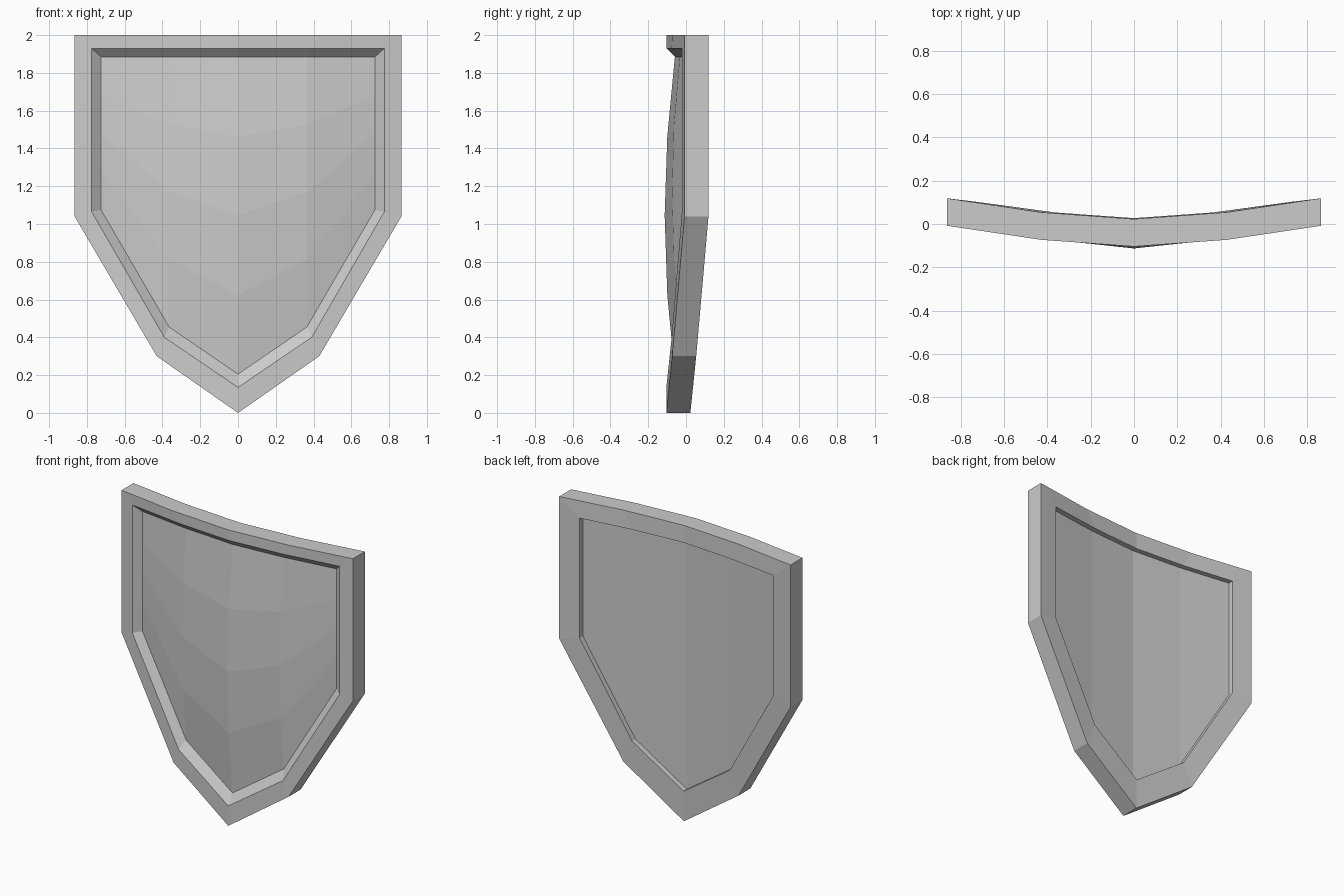
import bpy, bmesh

if "Cube" in bpy.data.objects:
    bpy.data.objects.remove(bpy.data.objects["Cube"])

# Half outlines (centre to side): x columns, top height, bottom heights
OUTER = ((0, 0.43, 0.865), 2.0, (0.0, 0.30, 1.04))
LIP = ((0, 0.39, 0.775), 1.93, (0.135, 0.40, 1.065))
INNER = ((0, 0.365, 0.725), 1.885, (0.205, 0.455, 1.075))
CURVE = ((0, -0.104), (0.43, -0.073), (0.865, -0.008))
THICK = 0.127


def front_y(x):
    """Depth of the bent front face at a given x."""
    x = abs(x)
    (x0, y0), (x1, y1) = CURVE[:2] if x <= 0.43 else CURVE[1:]
    return y0 + (y1 - y0) * (x - x0) / (x1 - x0)


def columns(outline):
    """Five (x, top z, bottom z) columns, mirrored about the centre."""
    xs, top, bots = outline
    return [((-1 if i < 2 else 1) * xs[abs(i - 2)], top, bots[abs(i - 2)]) for i in range(5)]


def ring(bm, outline, offset):
    """Closed loop around the shield: along the top, back along the bottom."""
    cols = columns(outline)
    pts = [(x, t) for x, t, b in cols] + [(x, b) for x, t, b in reversed(cols)]
    return [bm.verts.new((x, front_y(x) + offset, z)) for x, z in pts]


def bridge(bm, a, b):
    n = len(a)
    for i in range(n):
        j = (i + 1) % n
        bm.faces.new((a[i], a[j], b[j], b[i]))


def make_object(name, bm):
    me = bpy.data.meshes.new(name)
    bm.to_mesh(me)
    bm.free()
    bpy.context.collection.objects.link(bpy.data.objects.new(name, me))


bm = bmesh.new()

# Rim: back recess wall, back face, outer edge, front face, sloped inner lip
loops = [ring(bm, o, y) for o, y in (
    (INNER, THICK - 0.032), (INNER, THICK + 0.004), (OUTER, THICK),
    (OUTER, 0), (LIP, 0), (INNER, 0.045))]
for a, b in zip(loops, loops[1:]):
    bridge(bm, a, b)

# Back panel: four vertical strips
back = loops[0]
for i in range(4):
    bm.faces.new((back[i], back[i + 1], back[8 - i], back[9 - i]))

# Front panel: four by four grid bulging towards the middle
BULGE = {0: (0.040, 0.054, 0.040), 1: (0.031, 0.041, 0.031), 2: (0, 0, 0)}
edge = loops[-1]
grid = []
for i in range(5):
    top, bot = edge[i], edge[9 - i]
    col = [top]
    for k, push in enumerate(BULGE[abs(i - 2)], 1):
        p = top.co.lerp(bot.co, k / 4)
        p.y -= push
        col.append(bm.verts.new(p))
    grid.append(col + [bot])
for a, b in zip(grid, grid[1:]):
    for k in range(4):
        bm.faces.new((a[k], a[k + 1], b[k + 1], b[k]))

# Sides of the end columns lie on the lip, so weld by splitting is unnecessary
bmesh.ops.remove_doubles(bm, verts=bm.verts, dist=0.0001)
bmesh.ops.recalc_face_normals(bm, faces=bm.faces)
make_object("shield", bm)
